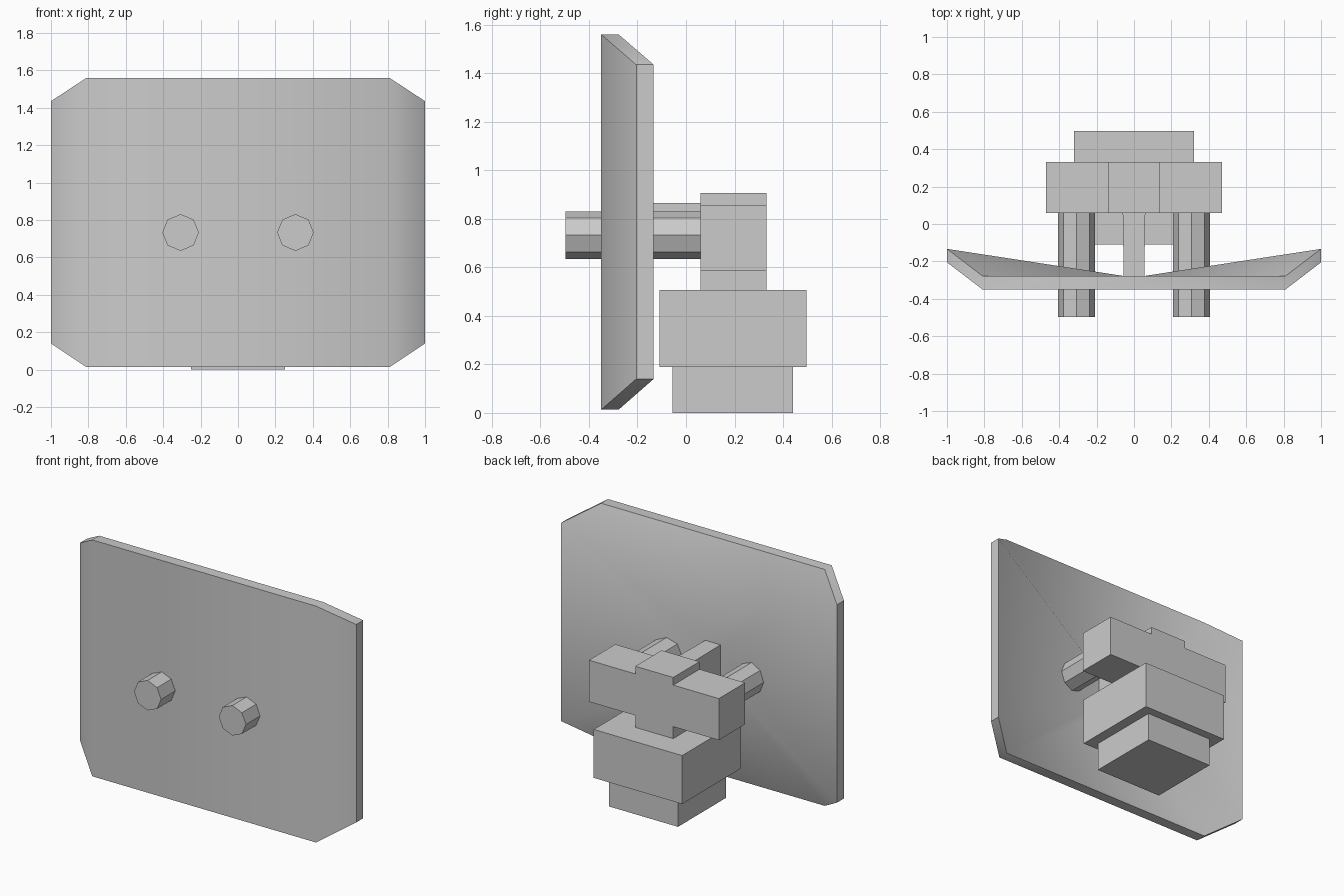
import bpy, bmesh, math
from mathutils import Matrix

if "Cube" in bpy.data.objects:
    bpy.data.objects.remove(bpy.data.objects["Cube"])


def finish(name, bm):
    bmesh.ops.recalc_face_normals(bm, faces=bm.faces[:])
    me = bpy.data.meshes.new(name)
    bm.to_mesh(me)
    bm.free()
    ob = bpy.data.objects.new(name, me)
    bpy.context.collection.objects.link(ob)
    return ob


def box(name, x0, x1, y0, y1, z0, z1):
    bm = bmesh.new()
    bmesh.ops.create_cube(bm, size=1)
    for v in bm.verts:
        v.co = ((x0 + x1) / 2 + v.co.x * (x1 - x0),
                (y0 + y1) / 2 + v.co.y * (y1 - y0),
                (z0 + z1) / 2 + v.co.z * (z1 - z0))
    return finish(name, bm)


def extrude_y(name, profile, y0, y1):
    bm = bmesh.new()
    a = [bm.verts.new((x, y0, z)) for x, z in profile]
    b = [bm.verts.new((x, y1, z)) for x, z in profile]
    bm.faces.new(a)
    bm.faces.new(b)
    for i in range(len(a)):
        j = (i + 1) % len(a)
        bm.faces.new((a[i], a[j], b[j], b[i]))
    return finish(name, bm)


# Stacked base blocks
box("base_block", -0.25, 0.25, -0.055, 0.44, 0, 0.19)
box("middle_block", -0.32, 0.32, -0.11, 0.497, 0.19, 0.507)

# Cross-shaped head behind the plate
cross = [(-0.14, 0.507), (0.135, 0.507), (0.135, 0.585), (0.47, 0.585),
         (0.47, 0.857), (0.135, 0.857), (0.135, 0.907), (-0.14, 0.907),
         (-0.14, 0.857), (-0.47, 0.857), (-0.47, 0.585), (-0.14, 0.585)]
extrude_y("cross_head", cross, 0.06, 0.332)

# Octagonal barrels through the plate
for side, x in (("left", -0.307), ("right", 0.307)):
    ring = [(x + 0.098 * math.cos(k * math.pi / 4),
             0.733 + 0.098 * math.sin(k * math.pi / 4)) for k in range(8)]
    extrude_y("barrel_" + side, ring, -0.497, 0.07)

# Front plate: bent octagonal face, back funnelling to a small rectangle
outline = [(-0.81, 0, 1.56), (0.81, 0, 1.56), (1, 0.145, 1.435), (1, 0.145, 0.14),
           (0.81, 0, 0.013), (-0.81, 0, 0.013), (-1, 0.145, 0.14), (-1, 0.145, 1.435)]
bm = bmesh.new()
f = [bm.verts.new((x, y - 0.35, z)) for x, y, z in outline]
b = [bm.verts.new((x, y - 0.278, z)) for x, y, z in outline]
c = [bm.verts.new((x, -0.278, z)) for x, z in
     ((-0.055, 0.865), (0.055, 0.865), (0.055, 0.65), (-0.055, 0.65))]
for ids in ((0, 1, 4, 5), (1, 2, 3, 4), (0, 5, 6, 7)):
    bm.faces.new([f[i] for i in ids])
for i in range(8):
    j = (i + 1) % 8
    bm.faces.new((f[i], f[j], b[j], b[i]))
for k in range(4):
    n = (k + 1) % 4
    bm.faces.new((b[2 * k], b[2 * k + 1], c[n], c[k]))
    bm.faces.new((b[2 * k + 1], b[(2 * k + 2) % 8], c[n]))
bm.faces.new(c)
plate = finish("front_plate", bm)
bpy.context.view_layer.objects.active = plate
plate.select_set(True)
bpy.ops.object.shade_smooth_by_angle(angle=math.radians(45))

# Tapered arm joining the plate to the head
arm = box("support_arm", -0.055, 0.055, -0.278, 0.07, 0.65, 0.865)
for v in arm.data.vertices:
    if v.co.y > 0:
        v.co.x = v.co.x * 1.1
